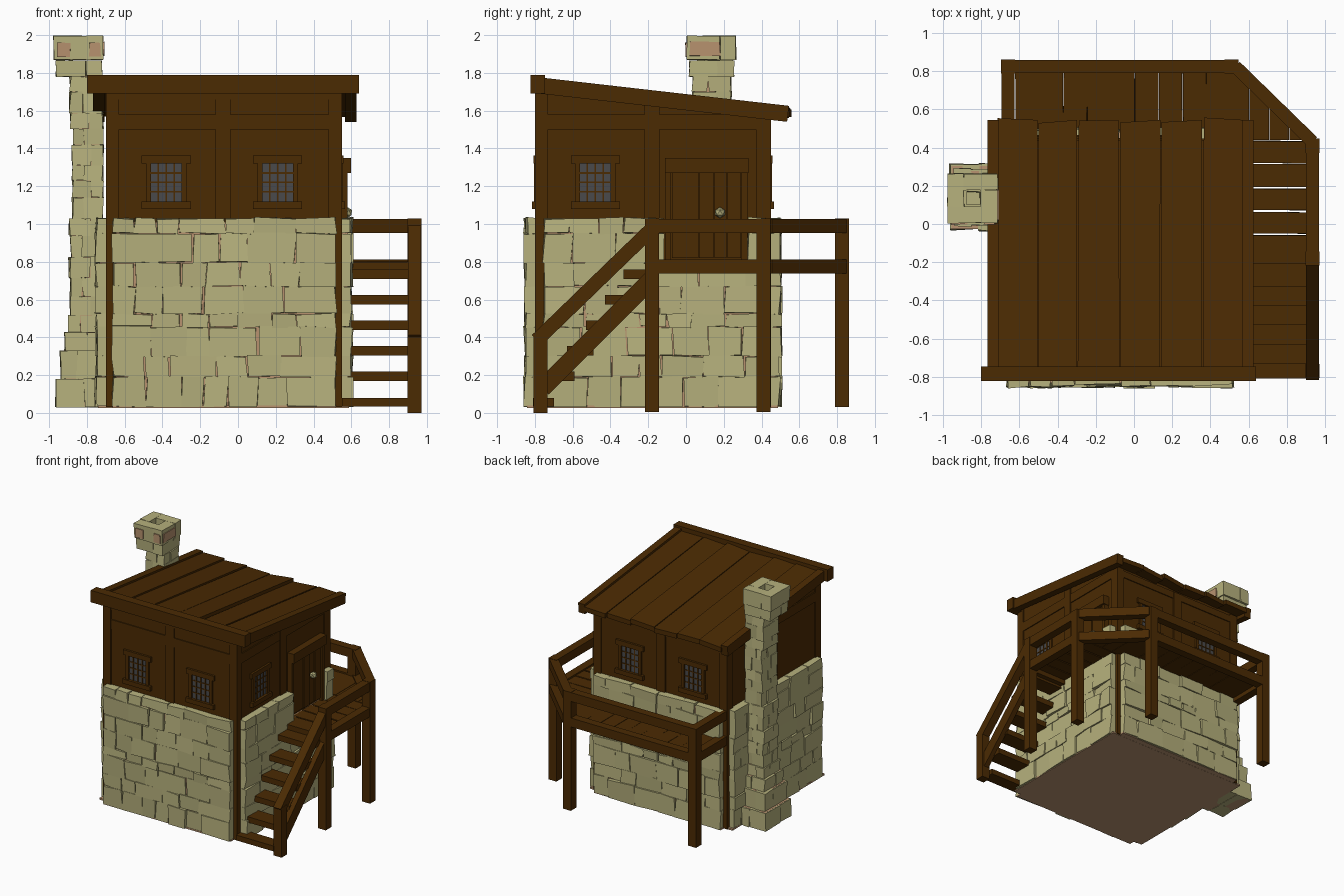
import bpy, bmesh, random
from mathutils import Vector

if "Cube" in bpy.data.objects:
    bpy.data.objects.remove(bpy.data.objects["Cube"])

rnd = random.Random(7)


def material(name, rgb):
    m = bpy.data.materials.new(name)
    m.diffuse_color = (*rgb, 1)
    m.use_nodes = True
    m.node_tree.nodes["Principled BSDF"].inputs["Base Color"].default_value = m.diffuse_color
    return m


WOOD = material("dark wood", (0.070, 0.0235, 0.0008))
STONE = material("pale stone", (0.47, 0.44, 0.205))
MORTAR = material("reddish mortar", (0.48, 0.29, 0.16))
GLASS = material("grey glass", (0.068, 0.068, 0.070))


def hexa(bm, a, b):
    """Solid between two matching quads."""
    v = [bm.verts.new(p) for p in list(a) + list(b)]
    bm.faces.new(v[:4])
    bm.faces.new(v[4:])
    for i in range(4):
        j = (i + 1) % 4
        bm.faces.new((v[i], v[j], v[4 + j], v[4 + i]))


def box(bm, x0, x1, y0, y1, z0, z1, jit=0.0):
    def q(z):
        return [(x + rnd.uniform(-jit, jit), y + rnd.uniform(-jit, jit), z + rnd.uniform(-jit, jit) * 0.5)
                for x, y in ((x0, y0), (x1, y0), (x1, y1), (x0, y1))]
    hexa(bm, q(z0), q(z1))


def beam(bm, p, q, w, h):
    p, q = Vector(p), Vector(q)
    d = (q - p).normalized()
    s = d.cross(Vector((0, 0, 1))).normalized()
    u = s.cross(d)
    ring = [s * w / 2 * i + u * h / 2 * j for i, j in ((-1, -1), (1, -1), (1, 1), (-1, 1))]
    hexa(bm, [p + r for r in ring], [q + r for r in ring])


def finish(name, bm, mat):
    bmesh.ops.recalc_face_normals(bm, faces=bm.faces[:])
    me = bpy.data.meshes.new(name)
    bm.to_mesh(me)
    bm.free()
    me.materials.append(mat)
    ob = bpy.data.objects.new(name, me)
    bpy.context.collection.objects.link(ob)


# Wall frames: u along the wall, d outwards, z up
WALLS = {
    "front": lambda u, d, z: (u, -0.80 - d, z),
    "back": lambda u, d, z: (u, 0.45 + d, z),
    "right": lambda u, d, z: (0.55 + d, u, z),
    "left": lambda u, d, z: (-0.70 - d, u, z),
}
POSTS = {"front": ((-.70, -.63), (-.12, -.04), (.48, .55)), "right": ((-.80, -.73), (-.22, -.14), (.37, .45))}
POSTS["back"], POSTS["left"] = POSTS["front"], POSTS["right"]


def wbox(bm, wall, u0, u1, d0, d1, z0, z1):
    P = WALLS[wall]
    hexa(bm, [P(u0, d0, z0), P(u1, d0, z0), P(u1, d0, z1), P(u0, d0, z1)],
         [P(u0, d1, z0), P(u1, d1, z0), P(u1, d1, z1), P(u0, d1, z1)])


def roof_z(y):
    return 1.735 - 0.114 * (y + 0.79)


# Timber body with sloping top
bm = bmesh.new()
hexa(bm, *[[(x, -.79, .04), (x, .44, .04), (x, .44, roof_z(.44) - .01), (x, -.79, roof_z(-.79) - .01)]
           for x in (-.69, .54)])
finish("timber_body", bm, WOOD)

# Underside slab, reaching under the stone facing
bm = bmesh.new()
box(bm, -.665, .52, -.842, .487, .027, .04)
box(bm, -.742, .587, -.79, .44, .026, .04)
finish("underside", bm, MORTAR)

# Corner posts, middle posts and rails
bm = bmesh.new()
for x0, x1 in POSTS["front"][::2]:
    for y0, y1 in POSTS["right"][::2]:
        box(bm, x0, x1, y0, y1, .03, roof_z(y1) - .02)
for wall, posts in POSTS.items():
    u0, u1 = posts[1]
    top = {"front": 1.70, "back": 1.56}.get(wall, roof_z(u1) - .02)
    wbox(bm, wall, u0, u1, -.03, 0, .9, top)
    wbox(bm, wall, posts[0][1], posts[2][0], -.03, -.002, 1.50, 1.58 if wall != "back" else 1.56)
    if wall == "front":
        wbox(bm, wall, -.63, .48, -.03, -.003, 1.66, 1.71)
finish("wall_frame", bm, WOOD)

# Windows
frames, panes = bmesh.new(), bmesh.new()
for wall, c in (("front", -.38), ("front", .21), ("back", -.38), ("back", .21), ("right", -.48)):
    wbox(panes, wall, c - .085, c + .085, -.02, -.007, 1.11, 1.33)
    for s in (-1, 1):
        a, b = sorted((c + s * .08, c + s * .108))
        wbox(frames, wall, a, b, -.02, .004, 1.11, 1.33)
    wbox(frames, wall, c - .13, c + .13, -.02, .008, 1.32, 1.362)
    wbox(frames, wall, c - .13, c + .13, -.02, .016, 1.08, 1.118)
    for i in (-1, 0, 1):
        wbox(frames, wall, c + i * .042 - .004, c + i * .042 + .004, -.02, -.002, 1.11, 1.33)
        wbox(frames, wall, c - .085, c + .085, -.02, -.003, 1.216 + i * .05, 1.224 + i * .05)
finish("window_frames", frames, WOOD)
finish("window_panes", panes, GLASS)

# Door
bm = bmesh.new()
for a, b, d in ((-.075, .065, .012), (.07, .145, .018), (.15, .215, .01), (.22, .29, .016)):
    wbox(bm, "right", a, b, -.03, d, .82, 1.27)
wbox(bm, "right", -.11, .33, -.03, .048, 1.27, 1.35)
wbox(bm, "right", -.11, -.08, -.03, .03, .80, 1.27)
wbox(bm, "right", .295, .325, -.03, .03, .80, 1.27)
finish("door", bm, WOOD)
bm = bmesh.new()
bmesh.ops.create_icosphere(bm, subdivisions=1, radius=.03)
bmesh.ops.translate(bm, verts=bm.verts, vec=(.578, .18, 1.06))
finish("door_knob", bm, STONE)

# Stone facing, course by course
COURSES = (.03, .19, .30, .455, .525, .67, .795, .95, 1.03)


def course(bm, wall, u0, u1, z0, z1):
    P = WALLS[wall]
    cuts = [u0]
    while u1 - cuts[-1] > .30:
        cuts.append(cuts[-1] + rnd.uniform(.11, .26))
    cuts.append(u1)
    for a, b in zip(cuts, cuts[1:]):
        d = rnd.uniform(.042, .056)
        j = lambda k=.008: rnd.uniform(-k, k)
        quad = ((a + .002, z0), (b - .002, z0), (b - .002, z1), (a + .002, z1))
        hexa(bm, [P(u, -.02, z) for u, z in quad],
             [P(u + j(), d + j(.008), max(.03, z + j(.007))) for u, z in quad])


for wall in WALLS:
    bm, mo = bmesh.new(), bmesh.new()
    lo, hi = (-.665, .52) if wall in ("front", "back") else (-.755, .425)
    for z0, z1 in zip(COURSES, COURSES[1:]):
        spans = ((lo, -.12), (.325, hi)) if wall == "right" and z0 > .75 else ((lo, hi),)
        for a, b in spans:
            course(bm, wall, a, b, z0, z1)
            wbox(mo, wall, a + .02, b - .02, -.02, .033, z0, z1 - .02 * (z1 > 1))
    finish(wall + "_stones", bm, STONE)
    finish(wall + "_mortar", mo, MORTAR)

# Chimney: base, tapering shaft and hollow cap
bm, mo = bmesh.new(), bmesh.new()
z, i = .03, 0
while z < 1.77:
    h = .15 if z < .3 else rnd.uniform(.08, .12)
    z1 = min(z + h, 1.78)
    if 1.78 - z1 < .05:
        z1 = 1.78
    t = min(1, max(0, (z - .03) / .45))
    x0 = -.97 + .075 * t + (.015 if 1.0 < z < 1.5 else 0)
    y0, y1 = -.04 + .07 * t, .32 - .08 * t
    xm = x0 + (-.71 - x0) * (.38 if i % 2 else .6)
    ym = y0 + (y1 - y0) * (.62 if i % 2 else .4)
    for xa, xb in ((x0, xm), (xm, -.715)):
        for ya, yb in ((y0, ym), (ym, y1)):
            e = rnd.uniform(0, .01)
            box(bm, xa + e * (xa == x0), xb, ya + e, yb - e * (yb == y1), z, z1, .006)
    box(mo, x0 + .015, -.73, y0 + .015, y1 - .015, z, z1)
    z, i = z1, i + 1
for k, (z0, z1) in enumerate(((1.78, 1.87), (1.87, 2.0))):
    g = .012 * (1 - k)
    X0, X1, Y0, Y1 = -.975 + g, -.715 - g / 2, .005 + g, .265 - g
    w = .085
    for a in ((X0, X1 - w, Y0, Y0 + w), (X1 - w, X1, Y0, Y1 - w), (X0 + w, X1, Y1 - w, Y1), (X0, X0 + w, Y0 + w, Y1)):
        box(bm, *a, z0, z1 - .004, .004)
box(bm, -.90, -.79, .08, .19, 1.78, 1.82)
for x0, x1 in ((-.955, -.89), (-.785, -.73)):      # exposed mortar patches
    box(mo, x0, x1, -.001, .01, 1.885, 1.96, .004)
box(mo, -.72, -.709, .02, .18, 1.89, 1.965, .004)
finish("chimney_stones", bm, STONE)
finish("chimney_mortar", mo, MORTAR)

# Roof: edge beams and uneven planks
bm = bmesh.new()
for x in (-.738, .597):
    beam(bm, (x, -.79, roof_z(-.79)), (x, .54, roof_z(.54)), .06, .085)
beam(bm, (-.80, -.785, 1.74), (.64, -.785, 1.74), .075, .10)
finish("roof_edge_beams", bm, WOOD)
bm = bmesh.new()
xs = (-.715, -.505, -.295, -.075, .14, .36, .58)
for a, b in zip(xs, xs[1:]):
    lift, tilt = rnd.uniform(0, .014), rnd.uniform(-.01, .01)
    ends = []
    for y in (-.77, .545):
        e, ya = rnd.uniform(0, .006), y + (rnd.uniform(-.03, .02) if y > 0 else 0)
        zc = roof_z(y) + lift
        ends.append([(a + e, ya, zc - .02 - tilt), (b - e, y, zc - .02 + tilt),
                     (b - e, y, zc + .02 + tilt), (a + e, ya, zc + .02 - tilt)])
    hexa(bm, *ends)
finish("roof_planks", bm, WOOD)

# Balcony posts, rails and floor beams
bm = bmesh.new()
for x, y, bottom, top in ((.935, -.18, .005, 1.03), (.935, .41, .005, 1.03), (.51, .825, .03, 1.03),
                          (-.66, .825, .03, 1.03), (.935, -.77, 0, .42)):
    box(bm, x - .037, x + .037, y - .037, y + .037, bottom, top)
path = ((.935, -.20), (.935, .43), (.53, .825), (-.69, .825))
for z in (.99, .775):
    for p, q in zip(path, path[1:]):
        beam(bm, (*p, z), (*q, z), .068, .075)
    beam(bm, (-.66, .85, z), (-.66, .45, z), .068, .075)
beam(bm, (.55, -.18, .765), (.93, -.18, .765), .06, .07)
finish("balcony_frame", bm, WOOD)

# Balcony floorboards, with the corner cut along the diagonal
bm = bmesh.new()
for i in range(9):
    x = -.62 + i * .125
    box(bm, x, x + .124, .44, .82, .77, .80, .004)
for i in range(5):
    y = -.18 + i * .124
    box(bm, .55, .92, y + .004, y + .119, .77, .80, .004)
for i in range(4):
    x0, x1 = .50 + i * .105, .602 + i * .105
    ends = [[(x0, .44, z), (x1, .44, z), (x1, max(.45, min(.82, 1.35 - x1)), z), (x0, min(.82, 1.35 - x0), z)]
            for z in (.77, .80)]
    hexa(bm, *ends)
finish("balcony_floorboards", bm, WOOD)

# Stairs
bm = bmesh.new()
for i in range(5):
    y, z = -.73 + .1 * i, .17 + .135 * i
    box(bm, .57, .92, y, y + .14, z, z + .048)
box(bm, .55, .90, -.81, -.70, .035, .08)
beam(bm, (.935, -.76, .13), (.935, -.18, .71), .045, .095)
beam(bm, (.935, -.79, .385), (.935, -.17, .985), .07, .075)
finish("stairs", bm, WOOD)
